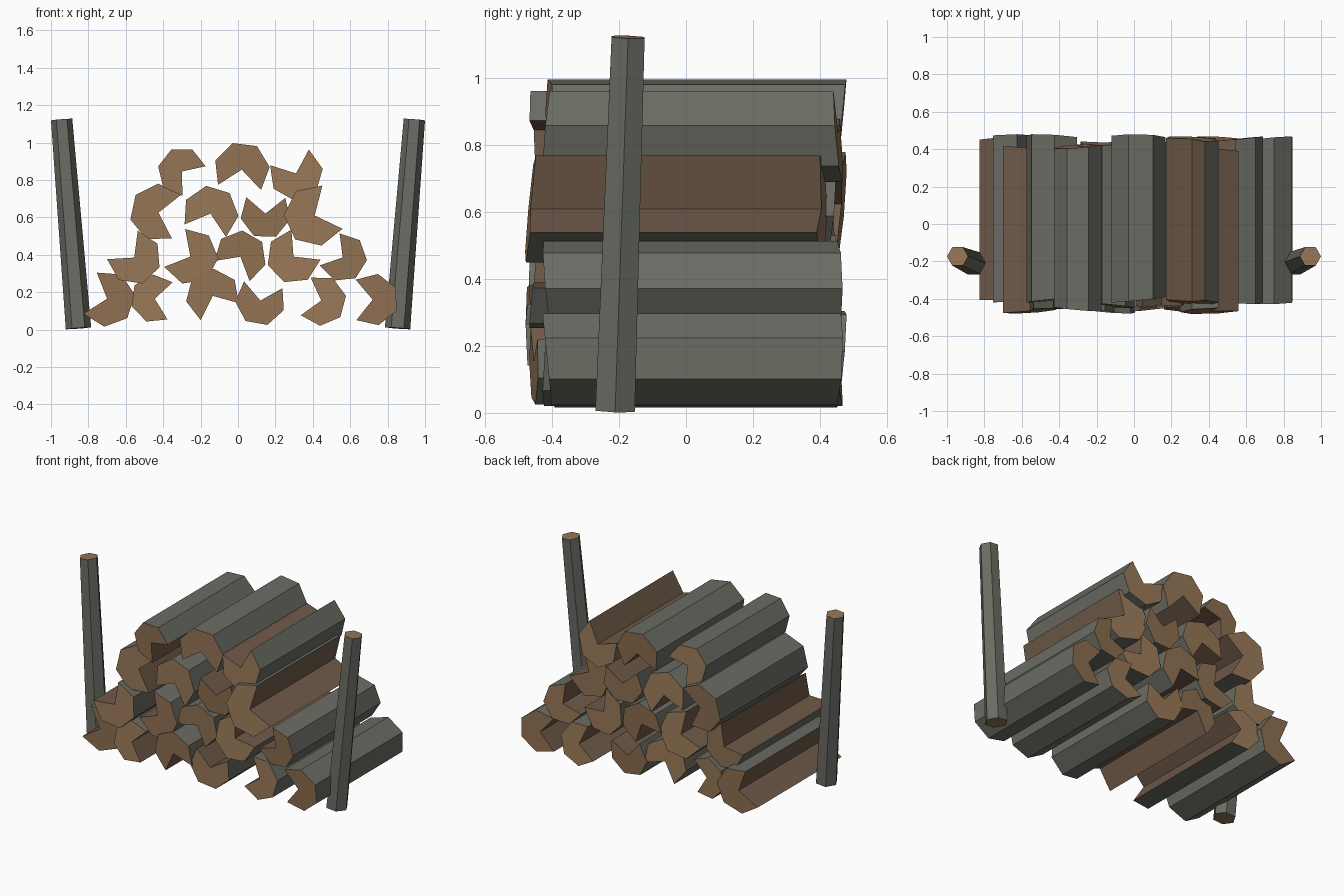
import bpy
import bmesh
from math import cos, sin, radians
from mathutils import Vector

if "Cube" in bpy.data.objects:
    bpy.data.objects.remove(bpy.data.objects["Cube"], do_unlink=True)


def make_material(name, colour):
    mat = bpy.data.materials.new(name)
    mat.use_nodes = True
    mat.diffuse_color = (*colour, 1)
    mat.node_tree.nodes["Principled BSDF"].inputs["Base Color"].default_value = (*colour, 1)
    return mat


BARK, GRAIN, SPLIT = range(3)
MATERIALS = [
    make_material("grey_bark", (0.145, 0.15, 0.125)),
    make_material("cut_end_wood", (0.30, 0.18, 0.092)),
    make_material("split_wood", (0.16, 0.102, 0.066)),
]


def loft(name, ring_a, ring_b, side_materials):
    """Join two matching outlines into a closed flat-shaded prism."""
    bm = bmesh.new()
    a = [bm.verts.new(p) for p in ring_a]
    b = [bm.verts.new(p) for p in ring_b]
    for cap in (a, b):
        bm.faces.new(cap).material_index = GRAIN
    for i, material in enumerate(side_materials):
        j = (i + 1) % len(a)
        bm.faces.new((a[i], a[j], b[j], b[i])).material_index = material
    bmesh.ops.recalc_face_normals(bm, faces=bm.faces)
    mesh = bpy.data.meshes.new(name)
    bm.to_mesh(mesh)
    bm.free()
    for mat in MATERIALS:
        mesh.materials.append(mat)
    obj = bpy.data.objects.new(name, mesh)
    bpy.context.collection.objects.link(obj)
    return obj


# Logs: round outline with a wedge split out, seen along y
LOG_LENGTH = 0.87
WEDGE = 101
FACETS = 5


def split_log(name, x, z, radius, wedge_angle, shift, index):
    outline = [Vector((x, 0, z))]
    for k in range(FACETS + 1):
        angle = radians(wedge_angle + WEDGE / 2 + k * (360 - WEDGE) / FACETS)
        outline.append(Vector((x + radius * cos(angle), 0, z + radius * sin(angle))))

    def saw_cut(side):
        # Each end is sawn slightly off square
        turn = index * 2.4 + side
        return [p + Vector((0, shift + side * LOG_LENGTH / 2
                            + 0.1 * ((p.x - x) * cos(turn) + (p.z - z) * sin(turn)), 0))
                for p in outline]

    loft(name, saw_cut(-1), saw_cut(1), [SPLIT] + [BARK] * FACETS + [SPLIT])


# Per log: x, z, radius, wedge direction in degrees, shift along y
rows = {
    "bottom": [
        (-.70, .165, .15, 162, .03), (-.445, .165, .13, -8, -.01),
        (-.135, .18, .145, 294, -.03), (.12, .155, .135, 80, -.02),
        (.445, .155, .135, 165, .02), (.72, .16, .14, 181, .02)],
    "second": [
        (-.555, .385, .145, 133, -.03), (-.255, .39, .15, 151, -.02),
        (.013, .39, .14, 240, 0), (.297, .39, .145, 44, -.02),
        (.56, .385, .13, 148, .02)],
    "third": [
        (-.425, .625, .155, -12, .03), (-.147, .62, .15, 253, 0),
        (.147, .62, .135, 89, 0), (.41, .61, .165, 25, -.03)],
    "top": [
        (-.30, .845, .13, -38, -.02), (.02, .855, .15, 263, .03),
        (.31, .835, .145, 112, .02)],
}
count = 0
for row, logs in rows.items():
    for number, log in enumerate(logs, 1):
        split_log(f"{row}_row_log_{number}", *log, count)
        count += 1


# Leaning hexagonal stakes on both sides
def stake(name, side):
    foot = Vector((side * .853, -.212, .007))
    head = Vector((side * .943, -.173, 1.123))
    lean = Vector((0, 0, 1)).rotation_difference(head - foot)

    def ring(centre, radius):
        corners = [radians(60 * k) for k in range(6)]
        return [centre + lean @ Vector((radius * cos(t), radius * sin(t), 0)) for t in corners]

    loft(name, ring(foot, .068), ring(head, .057), [BARK] * 6)


stake("left_stake", 1)
stake("right_stake", -1)
